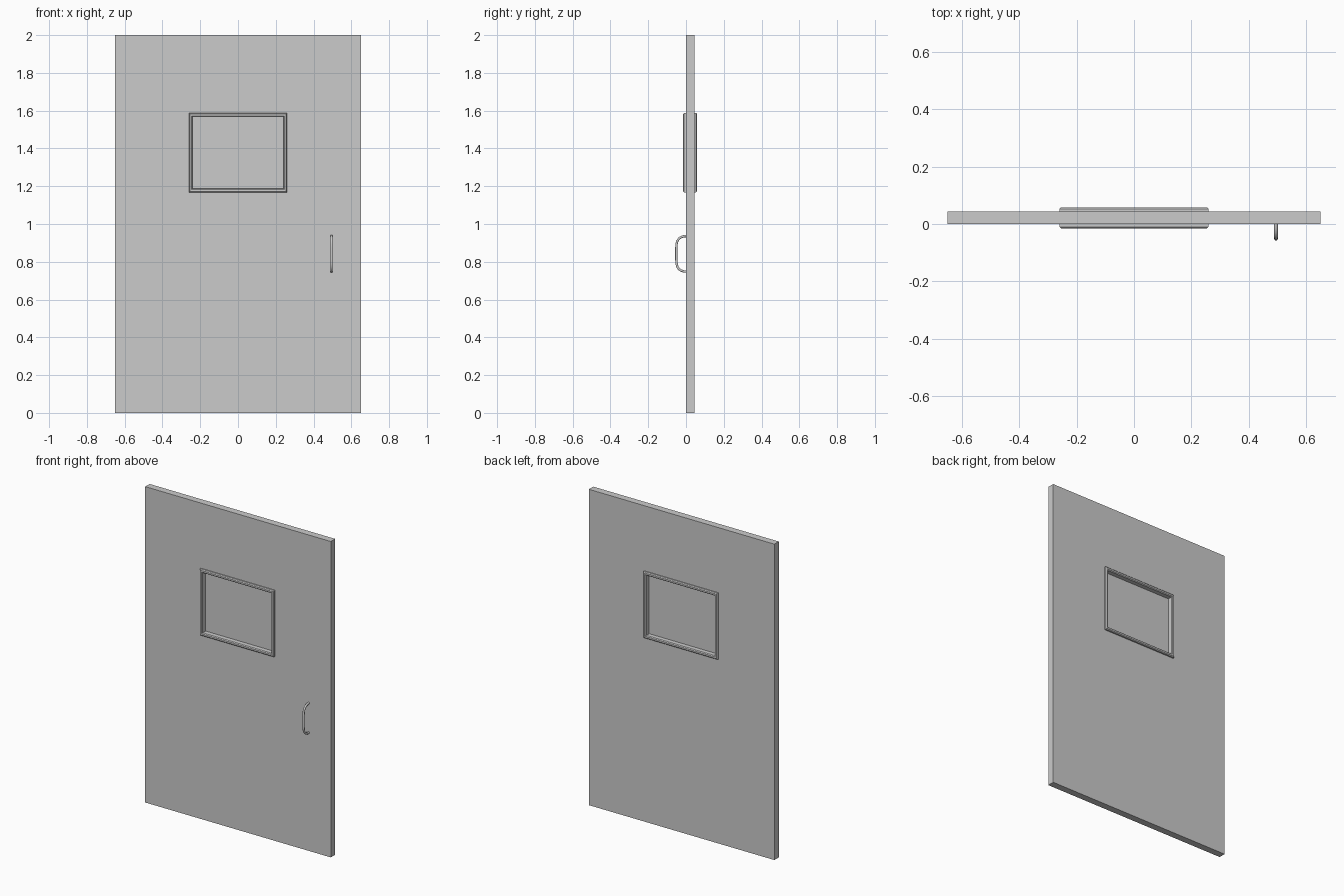
import bpy
import bmesh
from math import radians

if "Cube" in bpy.data.objects:
    bpy.data.objects.remove(bpy.data.objects["Cube"])

WIN_Z = 1.378            # window centre height
DOOR_T = 0.044           # door thickness


def ring_mesh(name, loops):
    """Closed ring from rectangular loops (half width, z low, z high, y)."""
    bm = bmesh.new()
    rings = []
    for hw, z0, z1, y in loops:
        rings.append([bm.verts.new(p) for p in
                      ((-hw, y, z0), (hw, y, z0), (hw, y, z1), (-hw, y, z1))])
    for a, b in zip(rings, rings[1:] + rings[:1]):
        for i in range(4):
            j = (i + 1) % 4
            bm.faces.new((a[i], a[j], b[j], b[i]))
    bmesh.ops.recalc_face_normals(bm, faces=bm.faces)
    mesh = bpy.data.meshes.new(name)
    bm.to_mesh(mesh)
    bm.free()
    obj = bpy.data.objects.new(name, mesh)
    bpy.context.collection.objects.link(obj)
    return obj


def window_loop(hw, hh, y):
    return (hw, WIN_Z - hh, WIN_Z + hh, y)


# Door slab with a window opening
ring_mesh("door_panel", [
    (0.65, 0, 2, 0), window_loop(0.248, 0.198, 0),
    window_loop(0.248, 0.198, DOOR_T), (0.65, 0, 2, DOOR_T)])

# Window trim: chamfered profile running through the door
front, back, c = -0.015, 0.058, 0.005
ring_mesh("window_frame", [
    window_loop(0.26, 0.21, front + c),
    window_loop(0.26 - c, 0.21 - c, front),
    window_loop(0.24 + c, 0.19 + c, front),
    window_loop(0.24, 0.19, front + c),
    window_loop(0.24, 0.19, back - c),
    window_loop(0.24 + c, 0.19 + c, back),
    window_loop(0.26 - c, 0.21 - c, back),
    window_loop(0.26, 0.21, back - c)])

# Window pane
bpy.ops.mesh.primitive_cube_add(size=1, location=(0, DOOR_T / 2, WIN_Z))
pane = bpy.context.object
pane.name = "window_pane"
pane.scale = (0.486, 0.006, 0.386)

# Pull handle: bent rod
half = [(0.002, 0.094), (-0.012, 0.093), (-0.027, 0.088), (-0.038, 0.080),
        (-0.046, 0.068), (-0.050, 0.052), (-0.051, 0.03)]
path = half + [(y, -z) for y, z in reversed(half)]
curve = bpy.data.curves.new("pull_handle", 'CURVE')
curve.dimensions = '3D'
curve.bevel_depth = 0.0065
curve.bevel_resolution = 3
curve.use_fill_caps = True
spline = curve.splines.new('POLY')
spline.points.add(len(path) - 1)
for pt, (y, z) in zip(spline.points, path):
    pt.co = (0.495, y, 0.842 + z, 1)
handle = bpy.data.objects.new("pull_handle", curve)
bpy.context.collection.objects.link(handle)
bpy.ops.object.select_all(action='DESELECT')
handle.select_set(True)
bpy.context.view_layer.objects.active = handle
bpy.ops.object.convert(target='MESH')
bpy.ops.object.shade_smooth_by_angle(angle=radians(40))
